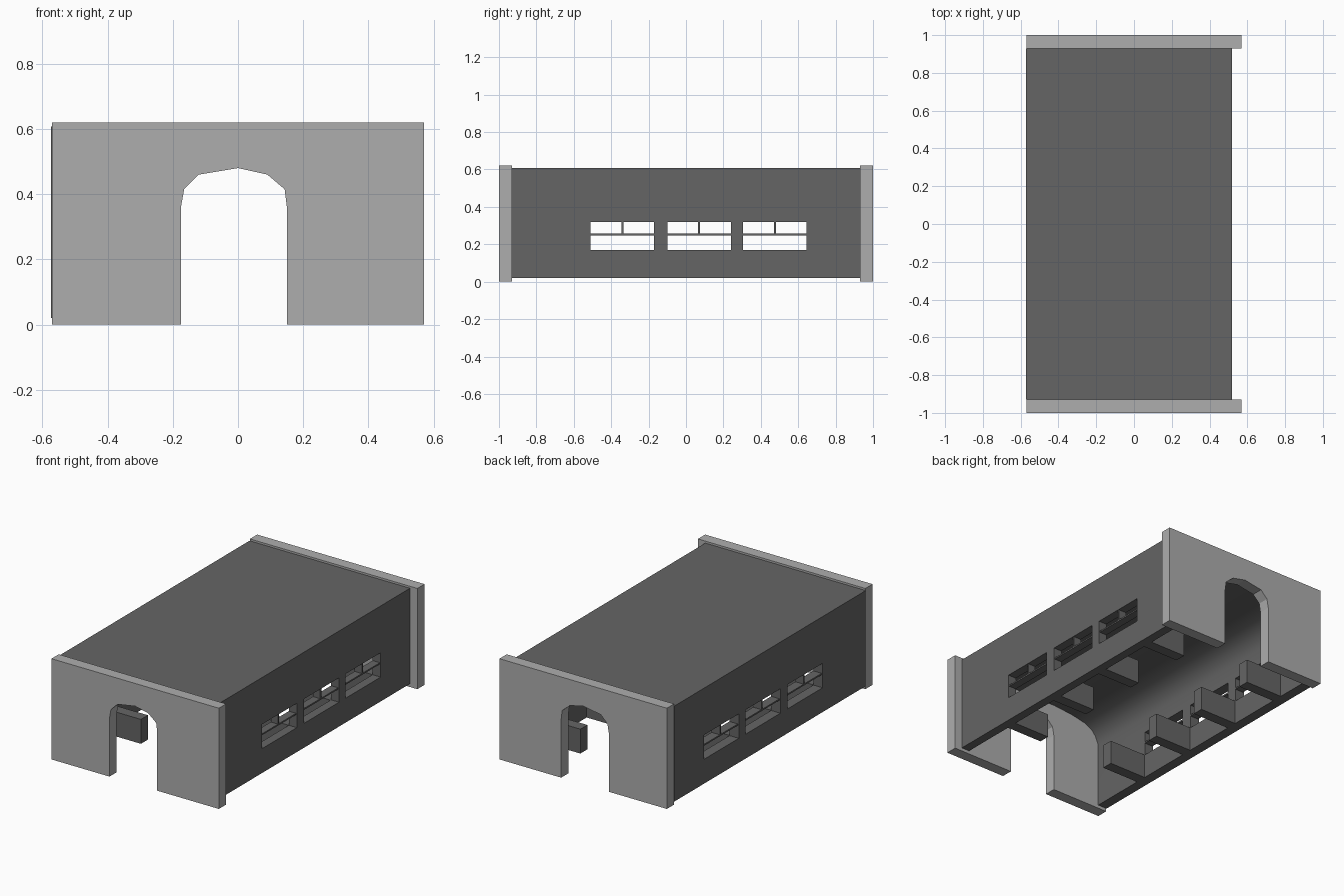
import bpy, bmesh
from mathutils import Vector

if "Cube" in bpy.data.objects:
    bpy.data.objects.remove(bpy.data.objects["Cube"])

dark = bpy.data.materials.new("dark_grey")
dark.diffuse_color = (0.13, 0.13, 0.13, 1)
dark.use_nodes = True
dark.node_tree.nodes["Principled BSDF"].inputs["Base Color"].default_value = dark.diffuse_color
light = bpy.data.materials.new("light_grey")
light.diffuse_color = (0.42, 0.42, 0.42, 1)
light.use_nodes = True
light.node_tree.nodes["Principled BSDF"].inputs["Base Color"].default_value = light.diffuse_color


def finish(bm, name, mat):
    bmesh.ops.recalc_face_normals(bm, faces=bm.faces[:])
    me = bpy.data.meshes.new(name)
    bm.to_mesh(me)
    bm.free()
    ob = bpy.data.objects.new(name, me)
    bpy.context.collection.objects.link(ob)
    me.materials.append(mat)
    return ob


def extrude_y(name, profile, y0, y1, mat):
    """Extrude an x-z outline along y."""
    bm = bmesh.new()
    face = bm.faces.new([bm.verts.new((x, y0, z)) for x, z in profile])
    ext = bmesh.ops.extrude_face_region(bm, geom=[face])
    for v in ext["geom"]:
        if isinstance(v, bmesh.types.BMVert):
            v.co.y = y1
    return finish(bm, name, mat)


def boxes(name, spans, mat):
    """One object made of boxes given as (x0, x1, y0, y1, z0, z1)."""
    bm = bmesh.new()
    for x0, x1, y0, y1, z0, z1 in spans:
        vs = bmesh.ops.create_cube(bm, size=1)["verts"]
        for v in vs:
            v.co = Vector(((x0 + x1) / 2 + v.co.x * (x1 - x0),
                           (y0 + y1) / 2 + v.co.y * (y1 - y0),
                           (z0 + z1) / 2 + v.co.z * (z1 - z0)))
    return finish(bm, name, mat)


# End walls with a faceted arch opening
arch = [(-0.175, 0), (-0.175, 0.36), (-0.165, 0.415), (-0.12, 0.46), (0, 0.48),
        (0.09, 0.46), (0.143, 0.415), (0.15, 0.36), (0.15, 0)]
wall = [(-0.57, 0)] + arch + [(0.57, 0), (0.57, 0.62), (-0.57, 0.62)]
extrude_y("front_wall", wall, -1, -0.93, light)
extrude_y("back_wall", wall, 0.93, 1, light)

# Hall shell: flat outside, vaulted inside
XL, XR, IL, IR = -0.573, 0.52, -0.51, 0.465
half = [(0, 0.02), (0, 0.42), (0.02, 0.47), (0.05, 0.505), (0.1, 0.53),
        (0.2, 0.55), (0.33, 0.562)]
inner = [(IL + d, z) for d, z in half] + [(IR - d, z) for d, z in reversed(half)]
shell = [(XL, 0.02)] + inner + [(XR, 0.02), (XR, 0.608), (XL, 0.608)]
hall = extrude_y("hall_shell", shell, -0.93, 0.93, dark)

# Window openings through both side walls
starts = [-0.51, -0.10, 0.305]
W = 0.34
cutter = boxes("window_cutter", [(-0.8, 0.8, y, y + W, 0.17, 0.32) for y in starts], dark)
cutter.hide_render = True
cutter.hide_set(True)
mod = hall.modifiers.new("windows", "BOOLEAN")
mod.object = cutter
mod.solver = "EXACT"
bpy.context.view_layer.objects.active = hall
hall.select_set(True)
bpy.ops.object.modifier_apply(modifier=mod.name)
bpy.ops.object.shade_smooth_by_angle(angle=0.6)
bpy.data.objects.remove(cutter)

# Window bars and the low partitions between the bays, on each side
for side, x0, x1, tip in (("left", XL, IL, -0.255), ("right", XR, IR, 0.22)):
    a, b = sorted((x0 + (x1 - x0) * 0.1, x1))
    bars = []
    for y in starts:
        bars.append((a, b, y, y + W, 0.248, 0.257))
        bars.append((a, b, y + W / 2 - 0.005, y + W / 2 + 0.005, 0.257, 0.32))
    boxes(side + "_window_bars", bars, dark)
    p, q = sorted((x1, tip))
    ys = [y - 0.07 for y in starts] + [starts[-1] + W]
    boxes(side + "_partitions", [(p, q, y, y + 0.068, 0.02, 0.17) for y in ys], dark)
